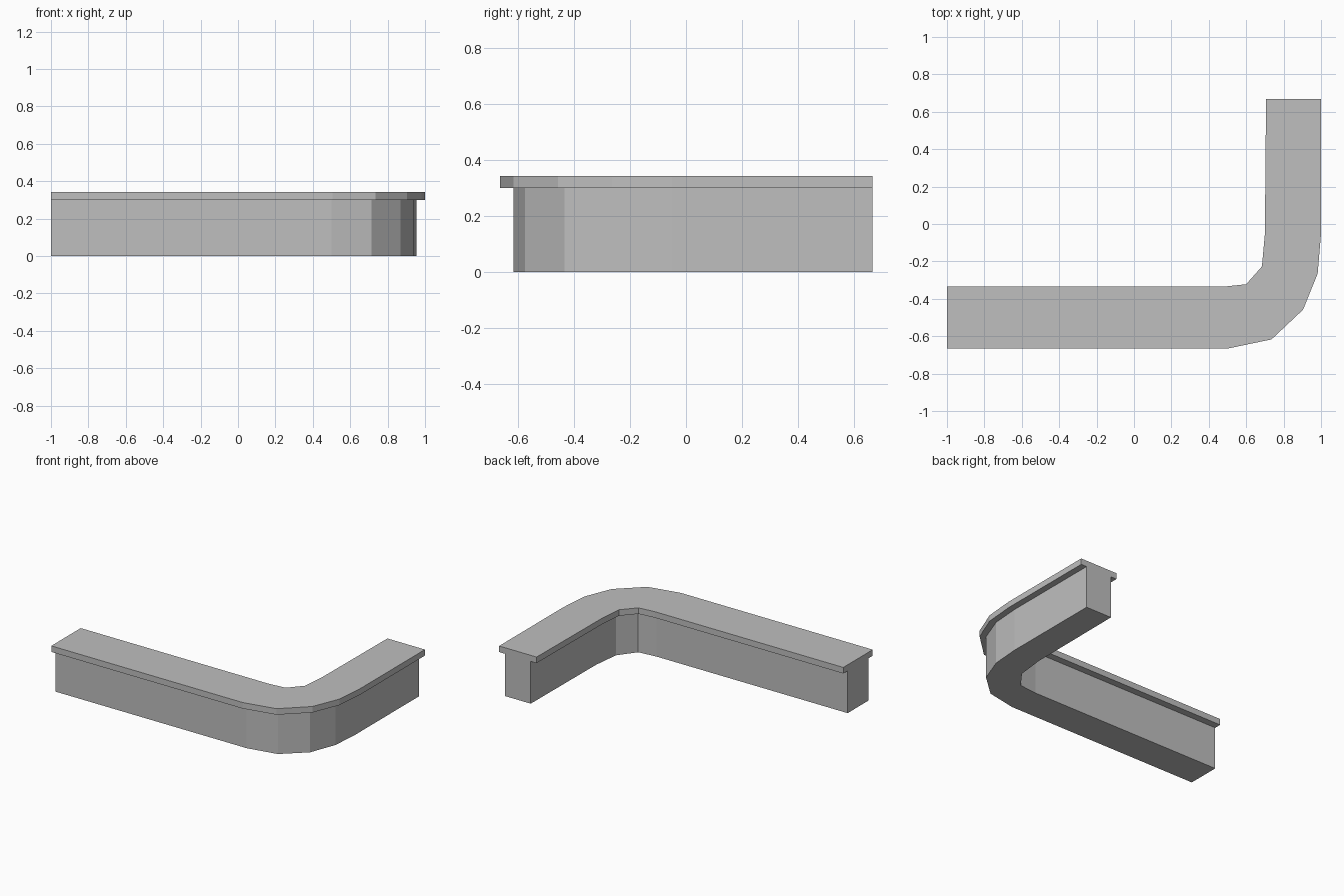
import bpy
import bmesh

if "Cube" in bpy.data.objects:
    bpy.data.objects.remove(bpy.data.objects["Cube"], do_unlink=True)

# One plain stone grey for the whole wall
grey = bpy.data.materials.new("plain_grey")
grey.use_nodes = True
colour = (0.52, 0.52, 0.52, 1)
grey.diffuse_color = colour
grey.node_tree.nodes["Principled BSDF"].inputs["Base Color"].default_value = colour

LEFT, BACK = -1.0, 0.667


def extrude_outline(name, outline, bottom, top):
    """Solid with straight sides from a closed plan outline."""
    bm = bmesh.new()
    base = bm.faces.new([bm.verts.new((x, y, bottom)) for x, y in outline])
    result = bmesh.ops.extrude_face_region(bm, geom=[base], use_keep_orig=True)
    for item in result["geom"]:
        if isinstance(item, bmesh.types.BMVert):
            item.co.z = top
    bmesh.ops.recalc_face_normals(bm, faces=bm.faces)
    mesh = bpy.data.meshes.new(name)
    bm.to_mesh(mesh)
    bm.free()
    mesh.materials.append(grey)
    obj = bpy.data.objects.new(name, mesh)
    bpy.context.collection.objects.link(obj)
    return obj


# Wall body: outer bend, then inner bend back to the start
wall_outline = [
    (LEFT, -0.617), (0.5, -0.617), (0.715, -0.575), (0.87, -0.435),
    (0.94, -0.25), (0.955, -0.05), (0.955, BACK),
    (0.752, BACK), (0.747, -0.06), (0.725, -0.25), (0.635, -0.37),
    (0.5, -0.384), (LEFT, -0.384),
]
extrude_outline("wall_body", wall_outline, 0, 0.3)

# Overhanging cap following the same bend
cap_outline = [
    (LEFT, -0.665), (0.505, -0.665), (0.735, -0.617), (0.904, -0.458),
    (0.982, -0.265), (1.0, -0.05), (1.0, BACK),
    (0.706, BACK), (0.7, -0.05), (0.684, -0.227), (0.6, -0.322),
    (0.48, -0.335), (LEFT, -0.335),
]
extrude_outline("wall_cap", cap_outline, 0.3, 0.343)
